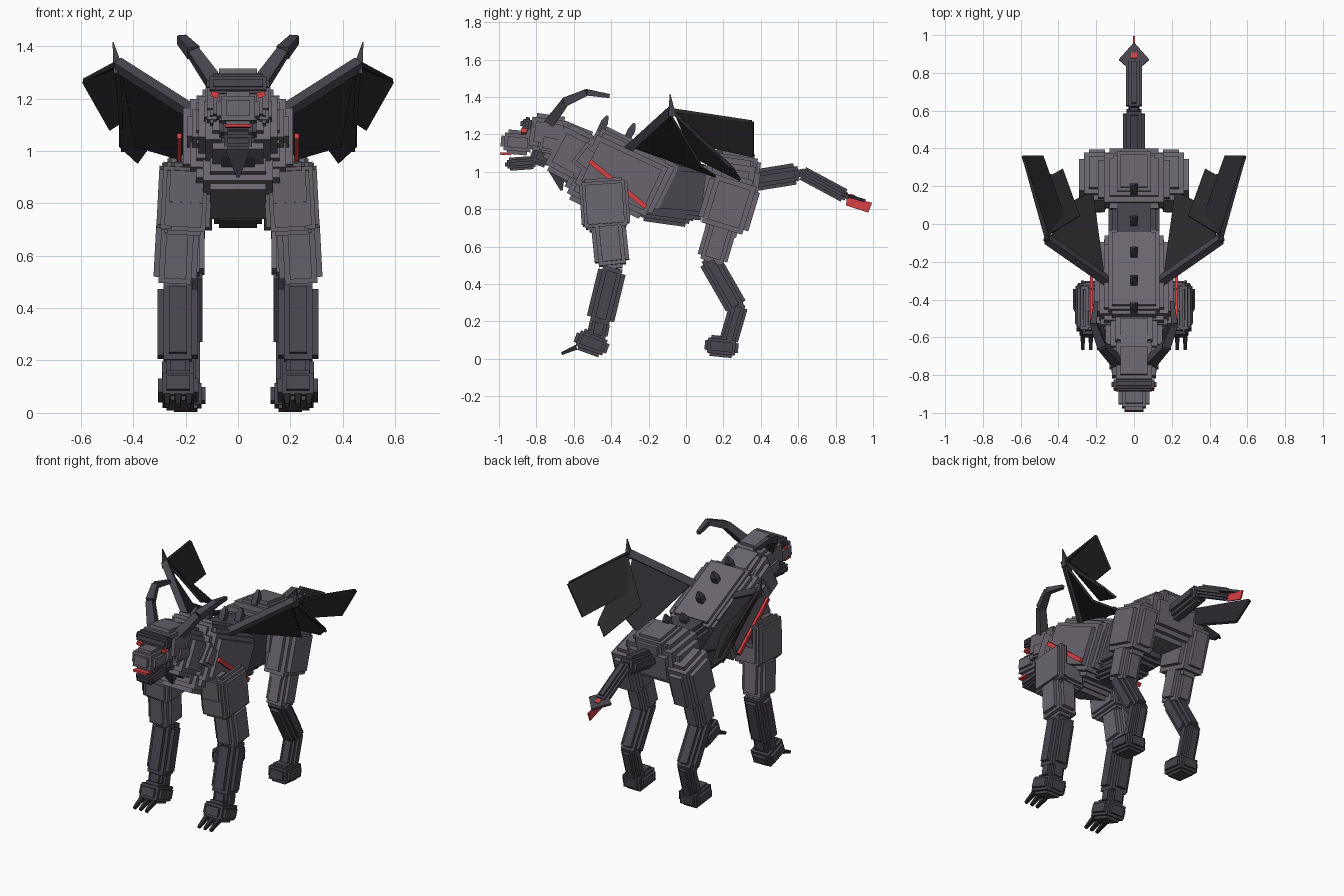
import bpy, bmesh, math
from mathutils import Matrix, Vector

if "Cube" in bpy.data.objects:
    bpy.data.objects.remove(bpy.data.objects["Cube"])


def material(name, rgb):
    m = bpy.data.materials.new(name)
    m.diffuse_color = (*rgb, 1)
    m.use_nodes = True
    m.node_tree.nodes["Principled BSDF"].inputs["Base Color"].default_value = m.diffuse_color
    return m


HIDE = material("grey_hide", (0.145, 0.13, 0.155))
DARK = material("dark_hide", (0.066, 0.058, 0.074))
BLACK = material("wing_black", (0.025, 0.022, 0.027))
RED = material("glowing_red", (0.68, 0.05, 0.06))


def finish(name, bm, mat):
    bmesh.ops.recalc_face_normals(bm, faces=bm.faces)
    me = bpy.data.meshes.new(name)
    bm.to_mesh(me)
    bm.free()
    me.materials.append(mat)
    ob = bpy.data.objects.new(name, me)
    bpy.context.collection.objects.link(ob)
    return ob


def block(name, center, size, mat, tilt=0, step=0.02, lean=0):
    """Stepped block, tilted about x and leaning about y."""
    rot = Matrix.Rotation(math.radians(lean), 4, 'Y') @ Matrix.Rotation(math.radians(tilt), 4, 'X')
    return stepped(name, Matrix.Translation(center) @ rot, size, mat, step)


def stepped(name, frame, size, mat, step):
    """A core box with a raised inset panel on every side."""
    bm = bmesh.new()
    step *= 0.75
    boxes = [[d - 2 * step for d in size]]
    if step:
        boxes += [[size[i] - (0 if i == axis else 4 * step) for i in range(3)] for axis in range(3)]
    for dims in boxes:
        bmesh.ops.create_cube(bm, size=1, matrix=frame @ Matrix.Diagonal((*dims, 1)))
    return finish(name, bm, mat)


def aligned(p, q):
    """Frame at the middle of p-q with z along the line and x kept sideways."""
    p, q = Vector(p), Vector(q)
    z = (q - p).normalized()
    x = (Vector((1, 0, 0)) - z * z.x).normalized()
    y = z.cross(x)
    rot = Matrix((x, y, z)).transposed().to_4x4()
    return Matrix.Translation((p + q) / 2) @ rot, (q - p).length


def limb(name, p, q, width, depth, mat, step=0.02):
    frame, length = aligned(p, q)
    return stepped(name, frame, (width, depth, length), mat, step)


def spike(name, p, q, r1, r2, mat):
    """Four-sided tapering piece from p to q."""
    frame, length = aligned(p, q)
    bm = bmesh.new()
    bmesh.ops.create_cone(bm, cap_ends=True, segments=4, radius1=r1 * 1.41, radius2=r2 * 1.41,
                          depth=length, matrix=frame @ Matrix.Rotation(math.pi / 4, 4, 'Z'))
    return finish(name, bm, mat)


def plate(name, points, thick, mat):
    bm = bmesh.new()
    bm.faces.new([bm.verts.new(p) for p in points])
    ob = finish(name, bm, mat)
    mod = ob.modifiers.new("thickness", 'SOLIDIFY')
    mod.thickness, mod.offset = thick, 0
    return ob


# Torso
block("chest", (0, -0.345, 0.98), (0.42, 0.47, 0.34), HIDE, -25, 0.035)
block("back_ridge", (0, -0.30, 1.015), (0.31, 0.50, 0.30), HIDE, -26, 0.025)
block("breast", (0, -0.44, 0.94), (0.32, 0.36, 0.32), HIDE, -26, 0.035)
block("waist", (0, -0.02, 0.90), (0.27, 0.32, 0.30), DARK, -5, 0.03)
block("belly", (0, -0.10, 0.84), (0.22, 0.30, 0.24), DARK, -8, 0.025)
block("pelvis", (0, 0.23, 0.94), (0.38, 0.32, 0.27), HIDE, -8, 0.04)
block("rump", (0, 0.265, 0.98), (0.22, 0.25, 0.25), HIDE, -8, 0.025)

# Neck and throat
block("neck", (0, -0.60, 1.09), (0.30, 0.28, 0.28), HIDE, -28, 0.035)
block("nape", (0, -0.62, 1.155), (0.22, 0.26, 0.20), HIDE, -22, 0.025)
block("throat", (0, -0.62, 1.00), (0.20, 0.18, 0.12), DARK, -40, 0.025)
spike("throat_tuft", (0, -0.69, 1.02), (0, -0.665, 0.90), 0.05, 0.006, DARK)

# Head
block("skull", (0, -0.735, 1.205), (0.235, 0.24, 0.20), HIDE, -8, 0.03)
block("snout", (0, -0.90, 1.157), (0.165, 0.18, 0.13), HIDE, -5, 0.024)
block("lower_jaw", (0, -0.88, 1.045), (0.13, 0.175, 0.07), DARK, 4, 0.016)
block("jaw_hinge", (0, -0.77, 1.08), (0.14, 0.12, 0.10), DARK, -20, 0.02)
block("brow", (0, -0.85, 1.255), (0.24, 0.07, 0.075), DARK, -8, 0.016)
block("mouth_line", (0, -0.965, 1.096), (0.10, 0.06, 0.012), RED, -3, 0)

# Spine spikes
for i, (y, z) in enumerate(((-0.46, 1.215), (-0.315, 1.175), (-0.165, 1.105), (0.0, 1.03), (0.17, 1.085))):
    spike(f"spine_spike_{i}", (0, y, z), (0, y + 0.025, z + 0.05), 0.018, 0.02, DARK)
    spike(f"spine_spike_tip_{i}", (0, y + 0.025, z + 0.05), (0, y + 0.04, z + 0.085), 0.02, 0.006, DARK)

# Tail with bladed tip
limb("tail_base", (0, 0.34, 0.95), (0, 0.62, 0.995), 0.115, 0.115, DARK, 0.025)
limb("tail_end", (0, 0.60, 1.005), (0, 0.87, 0.86), 0.085, 0.075, DARK, 0.019)
plate("tail_diamond", [(0, 0.80, 0.895), (0.08, 0.87, 0.868), (0, 0.96, 0.845), (-0.08, 0.87, 0.868)], 0.014, DARK)
block("tail_gem", (0, 0.89, 0.87), (0.03, 0.03, 0.016), RED, -18, 0)
plate("tail_blade", [(0, 0.86, 0.866), (0, 0.995, 0.835), (0, 0.975, 0.782), (0, 0.855, 0.82)], 0.009, RED)

for s, side in ((1, "right"), (-1, "left")):
    def P(x, y, z):
        return (s * x, y, z)

    # Eyes, cheeks and horns
    block(f"eye_{side}", P(0.088, -0.868, 1.215), (0.03, 0.03, 0.022), RED, 0, 0, s * -20)
    block(f"cheek_{side}", P(0.10, -0.72, 1.15), (0.06, 0.14, 0.11), HIDE, -12, 0.016)
    horn = [P(0.09, -0.73, 1.26), P(0.17, -0.645, 1.375), P(0.215, -0.53, 1.425), P(0.20, -0.41, 1.405)]
    for i, r in enumerate((0.028, 0.024, 0.017)):
        spike(f"horn_{side}_{i}", horn[i], horn[i + 1], r, r - 0.006, DARK)

    # Flank plate and glowing stripe
    block(f"neck_plate_{side}", P(0.15, -0.50, 1.05), (0.09, 0.22, 0.17), HIDE, -38, 0.025)
    limb(f"flank_stripe_{side}", P(0.224, -0.515, 1.057), P(0.224, -0.215, 0.812), 0.016, 0.026, RED, 0)

    # Front leg
    block(f"shoulder_{side}", P(0.205, -0.43, 0.765), (0.20, 0.25, 0.16), HIDE, 4, 0.022, s * -3)
    block(f"shoulder_front_{side}", P(0.19, -0.49, 0.84), (0.17, 0.13, 0.23), HIDE, 4, 0.018, s * -3)
    block(f"shoulder_plate_{side}", P(0.268, -0.435, 0.83), (0.075, 0.26, 0.27), HIDE, 4, 0.02, s * -3)
    block(f"front_upper_leg_{side}", P(0.235, -0.405, 0.615), (0.165, 0.185, 0.27), HIDE, 6, 0.027, s * -3)
    limb(f"front_lower_leg_{side}", P(0.23, -0.385, 0.51), P(0.23, -0.468, 0.17), 0.155, 0.15, DARK, 0.03)
    limb(f"front_ankle_{side}", P(0.23, -0.455, 0.22), P(0.23, -0.48, 0.10), 0.12, 0.11, DARK)
    block(f"front_paw_{side}", P(0.228, -0.505, 0.085), (0.155, 0.185, 0.12), DARK, -20, 0.022)
    for i in range(3):
        x = 0.187 + 0.042 * i
        spike(f"claw_{side}_{i}", P(x, -0.585, 0.062), P(x, -0.665, 0.028), 0.013, 0.008, BLACK)

    # Hind leg
    block(f"haunch_{side}", P(0.195, 0.23, 0.825), (0.19, 0.28, 0.32), HIDE, -17, 0.035)
    limb(f"hind_thigh_{side}", P(0.20, 0.20, 0.74), P(0.20, 0.13, 0.50), 0.145, 0.165, HIDE, 0.027)
    limb(f"hind_shank_{side}", P(0.20, 0.11, 0.555), P(0.20, 0.285, 0.25), 0.13, 0.12, DARK, 0.025)
    limb(f"hind_hock_{side}", P(0.20, 0.29, 0.31), P(0.20, 0.22, 0.07), 0.11, 0.10, DARK, 0.022)
    block(f"hind_paw_{side}", P(0.20, 0.19, 0.066), (0.15, 0.18, 0.112), DARK, -6, 0.02)

    # Wing bones
    tip = P(0.46, -0.08, 1.33)
    limb(f"wing_arm_{side}", P(0.13, -0.31, 1.12), tip, 0.04, 0.045, DARK, 0)
    spike(f"wing_claw_{side}", P(0.455, -0.075, 1.30), P(0.477, -0.085, 1.415), 0.02, 0.002, DARK)
    spike(f"wing_outer_finger_{side}", tip, P(0.585, 0.35, 1.27), 0.011, 0.006, BLACK)
    spike(f"wing_middle_finger_{side}", tip, P(0.44, 0.26, 1.0), 0.011, 0.006, BLACK)

    # Wing membranes
    panels = {
        "outer": [P(0.46, -0.05, 1.33), P(0.59, 0.36, 1.265), P(0.485, 0.36, 1.08), P(0.375, 0.05, 1.15)],
        "middle": [P(0.455, -0.06, 1.32), P(0.45, 0.25, 1.02), P(0.38, 0.29, 0.955), P(0.29, 0.04, 1.08)],
        "inner": [P(0.16, -0.27, 1.13), P(0.44, -0.08, 1.30), P(0.39, 0.09, 1.02), P(0.22, 0.17, 0.97)],
    }
    for part, pts in panels.items():
        plate(f"wing_{part}_membrane_{side}", pts, 0.014, BLACK)
